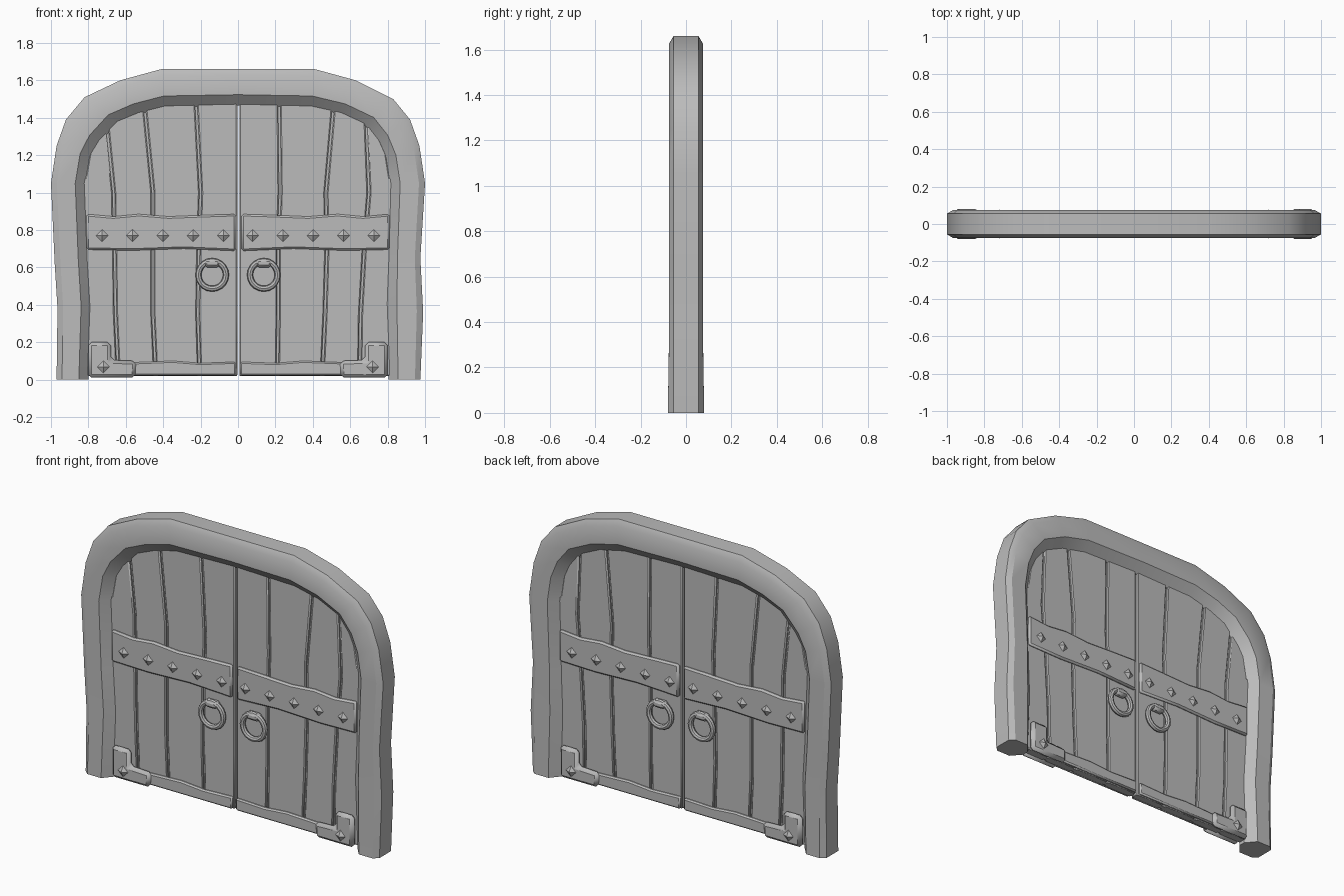
import bpy, bmesh
from math import pi
from mathutils import Vector

if "Cube" in bpy.data.objects:
    bpy.data.objects.remove(bpy.data.objects["Cube"], do_unlink=True)

grey = bpy.data.materials.new("plain_grey")
grey.use_nodes = True
COLOUR = (0.5, 0.5, 0.5, 1)
grey.diffuse_color = COLOUR
grey.node_tree.nodes["Principled BSDF"].inputs["Base Color"].default_value = COLOUR


def finish(ob, bevel=0, mirror=False):
    """Material, optional edge chamfer, optional copy on the back, shading."""
    ob.data.materials.clear()
    ob.data.materials.append(grey)
    bpy.ops.object.select_all(action='DESELECT')
    bpy.context.view_layer.objects.active = ob
    ob.select_set(True)
    bpy.ops.object.shade_smooth_by_angle(angle=pi / 6)
    if bevel:
        mod = ob.modifiers.new("chamfer", 'BEVEL')
        mod.width = bevel
        mod.segments = 1
        mod.limit_method = 'ANGLE'
        mod.angle_limit = pi / 4
    if mirror:
        mod = ob.modifiers.new("back_copy", 'MIRROR')
        mod.use_axis = (False, True, False)
        mod.use_mirror_merge = False
    return ob


def from_bmesh(name, bm, **kw):
    bmesh.ops.recalc_face_normals(bm, faces=bm.faces)
    me = bpy.data.meshes.new(name)
    bm.to_mesh(me)
    bm.free()
    ob = bpy.data.objects.new(name, me)
    bpy.context.collection.objects.link(ob)
    return finish(ob, **kw)


def slab(name, outline, front, back, **kw):
    """Extrude an (x, z) outline from y = front to y = back."""
    bm = bmesh.new()
    face = bm.faces.new([bm.verts.new((x, front, z)) for x, z in outline])
    moved = bmesh.ops.extrude_face_region(bm, geom=[face], use_keep_orig=True)
    verts = [g for g in moved["geom"] if isinstance(g, bmesh.types.BMVert)]
    bmesh.ops.translate(bm, verts=verts, vec=(0, back - front, 0))
    return from_bmesh(name, bm, **kw)


def lerp(x, points):
    """Piecewise linear lookup through sorted (key, value) points."""
    if x <= points[0][0]:
        return points[0][1]
    for (a, u), (b, v) in zip(points, points[1:]):
        if x <= b:
            return u + (v - u) * (x - a) / (b - a)
    return points[-1][1]


# Arched frame: chamfered section swept along outer and inner outlines
outer = [(-.97, 0), (-.965, .38), (-.98, .62), (-1, 1.05), (-.97, 1.25),
         (-.92, 1.39), (-.82, 1.51), (-.63, 1.6), (-.41, 1.66), (0, 1.66),
         (.41, 1.66), (.63, 1.6), (.83, 1.5), (.92, 1.39), (.97, 1.25),
         (1, 1.05), (.975, .65), (.99, .36), (.975, 0)]
inner = [(-.8, 0), (-.785, .4), (-.8, .65), (-.815, 1.05), (-.79, 1.19),
         (-.74, 1.27), (-.64, 1.375), (-.53, 1.42), (-.39, 1.455), (0, 1.465),
         (.39, 1.455), (.55, 1.42), (.68, 1.36), (.75, 1.27), (.79, 1.18),
         (.81, 1.05), (.8, .65), (.79, .4), (.805, 0)]
bm = bmesh.new()
rings = []
for o, i in zip(outer, inner):
    o, i = Vector(o), Vector(i)
    depth = .08 if o.y == 0 else .074
    half = [(o, .055), (o.lerp(i, .17), depth), (o.lerp(i, .7), depth), (i, .02)]
    section = [(p, -y) for p, y in half] + [(p, y) for p, y in reversed(half)]
    rings.append([bm.verts.new((p.x, y, p.y)) for p, y in section])
for a, b in zip(rings, rings[1:]):
    for k in range(len(a)):
        n = (k + 1) % len(a)
        bm.faces.new((a[k], a[n], b[n], b[k]))
bm.faces.new(rings[0])
bm.faces.new(rings[-1])
from_bmesh("frame", bm)

# Planks between wavering seams, tops tucked into the arch
arch = [(x, z + .03) for x, z in inner[3:16]]
levels = [.02, .35, .7, 1, 1.5]
seams = [[-.84] * 5,
         [-.64, -.655, -.66, -.665, -.7],
         [-.44, -.455, -.455, -.455, -.5],
         [-.205, -.215, -.21, -.2, -.225],
         [.002] * 5,
         [.21, .215, .215, .225, .22],
         [.45, .465, .475, .47, .51],
         [.65, .655, .675, .7, .685],
         [.84] * 5]


def seam_side(seam, shift):
    side = [(x + shift, z) for x, z in zip(seam, levels)]
    top = side[-1][0]
    return [p for p in side if p[1] < lerp(top, arch) - .03] + [(top, lerp(top, arch))]


def plank_outline(s, t, gap):
    left, right = seam_side(s, gap), seam_side(t, -gap)
    a, b = left[-1][0], right[-1][0]
    crown = [(x, z) for x, z in arch if a + .01 < x < b - .01]
    return left + crown + right[::-1]


for n, (s, t) in enumerate(zip(seams, seams[1:])):
    slab(f"plank_{n + 1}", plank_outline(s, t, .006), -.027, .027, bevel=.006)

# Thin panels closing the seams, open along the middle
slab("left_leaf_core", plank_outline(seams[4], seams[8], .007), -.012, .012)
slab("right_leaf_core", plank_outline(seams[0], seams[4], .007), -.012, .012)


def rivet(name, x, z, y):
    bm = bmesh.new()
    base = [bm.verts.new((x + dx, y, z + dz))
            for dx, dz in ((-.035, 0), (0, -.035), (.035, 0), (0, .035))]
    tip = bm.verts.new((x, y - .018, z))
    for a, b in zip(base, base[1:] + base[:1]):
        bm.faces.new((a, b, tip))
    bm.faces.new(base)
    from_bmesh(name, bm, mirror=True)


# Fittings on each leaf, copied to the back
for side, sx in (("right", -1), ("left", 1)):
    near = .012 if sx < 0 else .02
    width = .81 - near
    top = [(0, .885), (.2, .88), (.45, .872), (.65, .885), (.82, .872), (1, .885)]
    low = [(1, .695), (.7, .69), (.35, .7), (0, .688)]
    slab(f"{side}_cross_band",
         [(sx * (near + u * width), z) for u, z in top + low],
         -.045, -.02, bevel=.01, mirror=True)
    for k in range(5):
        rivet(f"{side}_band_rivet_{k + 1}", sx * (.078 + k * .162), .77, -.044)

    # Bottom rail and corner bracket
    rail = [(.012, .022), (.012, .095), (.2, .088), (.35, .1), (.6, .09), (.6, .022)]
    slab(f"{side}_bottom_rail", [(sx * x, z) for x, z in rail],
         -.042, -.02, bevel=.008, mirror=True)
    ell = [(.8, .01), (.8, .2), (.68, .2), (.68, .105), (.545, .1), (.55, .01)]
    slab(f"{side}_corner_bracket", [(sx * x, z) for x, z in ell],
         -.06, -.02, bevel=.018, mirror=True)
    rivet(f"{side}_corner_rivet", sx * .72, .068, -.059)

    # Ring pull and its holder
    x = sx * .138
    bpy.ops.mesh.primitive_torus_add(
        major_radius=.074, minor_radius=.016, major_segments=20, minor_segments=8,
        location=(x, -.048, .56), rotation=(pi / 2, 0, 0))
    ring = bpy.context.object
    ring.name = f"{side}_ring_pull"
    bpy.ops.object.transform_apply(location=True, rotation=True)
    finish(ring, mirror=True)
    holder = [(x - .04, .6), (x - .045, .645), (x + .045, .645), (x + .04, .6)]
    slab(f"{side}_ring_holder", holder, -.068, -.02, bevel=.014, mirror=True)
